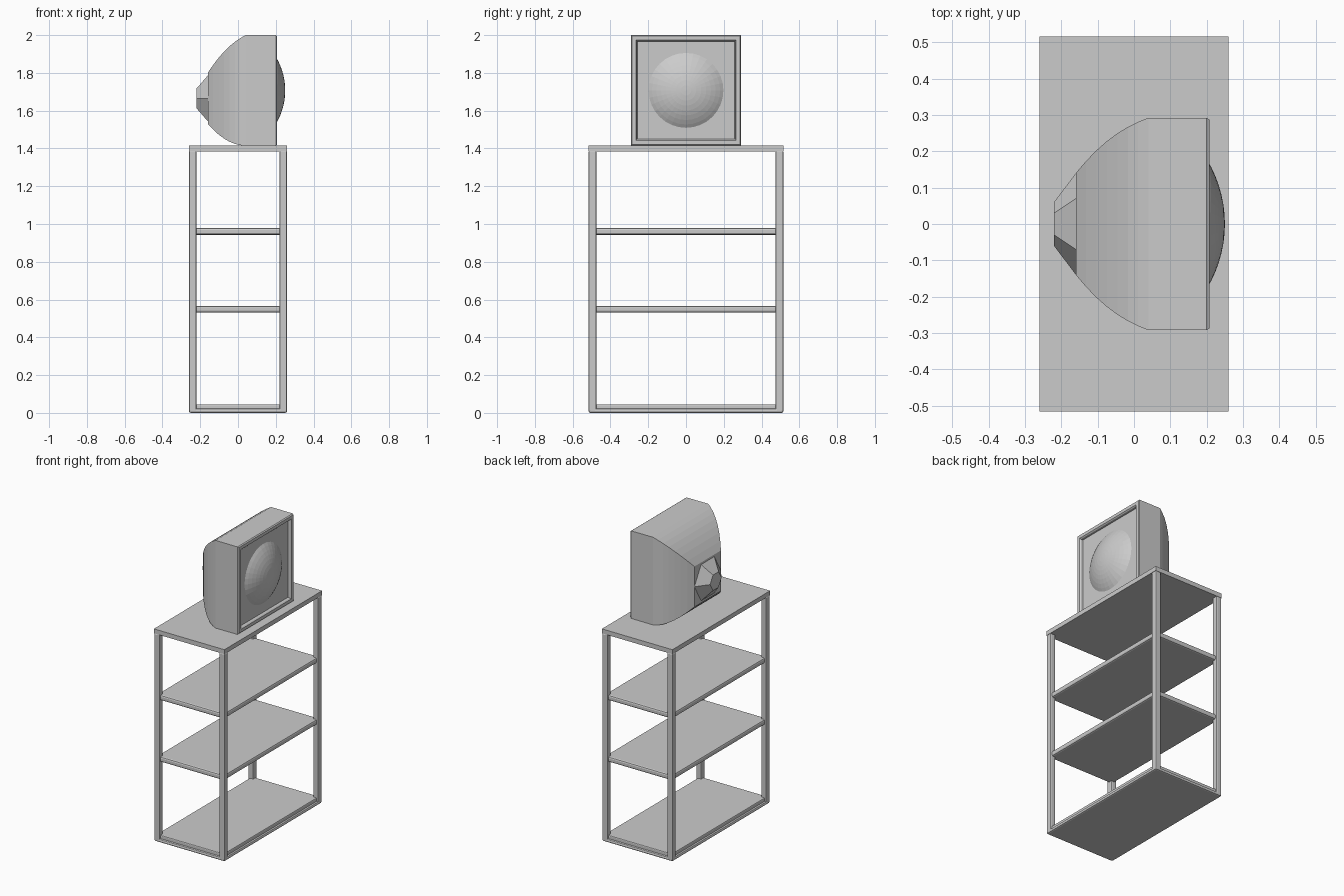
import bpy, bmesh, math
from mathutils import Matrix

cube = bpy.data.objects.get("Cube")
if cube:
    bpy.data.objects.remove(cube, do_unlink=True)

GREY = (0.6, 0.6, 0.6, 1)
grey = bpy.data.materials.new("plain_grey")
grey.use_nodes = True
grey.diffuse_color = GREY
grey.node_tree.nodes["Principled BSDF"].inputs["Base Color"].default_value = GREY


def finish(name, bm, smooth=None):
    bmesh.ops.recalc_face_normals(bm, faces=bm.faces)
    mesh = bpy.data.meshes.new(name)
    bm.to_mesh(mesh)
    bm.free()
    mesh.materials.append(grey)
    obj = bpy.data.objects.new(name, mesh)
    bpy.context.collection.objects.link(obj)
    if smooth:
        bpy.ops.object.select_all(action='DESELECT')
        obj.select_set(True)
        bpy.context.view_layer.objects.active = obj
        bpy.ops.object.shade_smooth_by_angle(angle=math.radians(smooth))
    return obj


def box(name, x, y, z, bevel=0, segments=2):
    """Box from (min, max) pairs, with optional rounded edges."""
    bm = bmesh.new()
    bmesh.ops.create_cube(bm, size=1)
    for v in bm.verts:
        v.co = [r[0] if c < 0 else r[1] for c, r in zip(v.co, (x, y, z))]
    if bevel:
        bmesh.ops.bevel(bm, geom=bm.edges[:], offset=bevel, segments=segments,
                        profile=0.5, affect='EDGES')
    return finish(name, bm)


def loft(name, rings):
    """Rectangular sections (x, half width, bottom, top), bridged and capped."""
    bm = bmesh.new()
    loops = [[bm.verts.new((x, s * w, z)) for s, z in
              ((-1, lo), (1, lo), (1, hi), (-1, hi))] for x, w, lo, hi in rings]
    for a, b in zip(loops, loops[1:]):
        for i in range(4):
            j = (i + 1) % 4
            bm.faces.new((a[i], a[j], b[j], b[i]))
    bm.faces.new(loops[0])
    bm.faces.new(loops[-1])
    return finish(name, bm)


# Shelving unit
W, D, TOP, POST = 0.26, 0.515, 1.415, 0.04
box("top_board", (-W, W), (-D, D), (TOP - 0.03, TOP))
for sx, xname in ((-1, "right"), (1, "left")):
    for sy, yname in ((-1, "front"), (1, "back")):
        xs = sorted((sx * W, sx * (W - POST)))
        ys = sorted((sy * D, sy * (D - POST)))
        box(f"{yname}_{xname}_post", xs, ys, (0.005, TOP - 0.028), 0.007)

box("bottom_board", (-W, W), (-D, D), (0, 0.022), 0.009)
box("bottom_shelf", (-W + 0.012, W - 0.012), (-D + 0.012, D - 0.012), (0.015, 0.045), 0.006)
for name, z in (("lower_shelf", 0.532), ("upper_shelf", 0.943)):
    box(name, (-W + 0.012, W - 0.012), (-D + 0.012, D - 0.012), (z, z + 0.035), 0.01)

# Cabinet: square front, curved back, recessed front panel
STEPS = 7
rings = []
for i in range(STEPS + 1):
    t = 1 - i / STEPS
    rings.append((0.04 - 0.2 * t,
                  0.292 - 0.07 * t - 0.082 * t ** 2.2,
                  1.415 + 0.115 * t ** 2,
                  2.0 - 0.105 * t - 0.095 * t ** 2.2))
MID = 1.7075
for x, half in ((0.200, 0.292), (0.207, 0.287), (0.207, 0.266),
                (0.200, 0.260), (0.187, 0.258)):
    rings.append((x, half, MID - half, MID + half))
loft("cabinet", rings)

# Bulging round diaphragm: a cap of a large sphere
R = 0.344
bm = bmesh.new()
CAP, SIDES = 8, 32
loops = []
for k in range(1, CAP + 1):
    a = math.asin(0.203 / R) * k / CAP
    loops.append([bm.verts.new((0.25 - R + R * math.cos(a),
                                R * math.sin(a) * math.cos(math.tau * j / SIDES),
                                MID + R * math.sin(a) * math.sin(math.tau * j / SIDES)))
                  for j in range(SIDES)])
tip = bm.verts.new((0.25, 0, MID))
for j in range(SIDES):
    n = (j + 1) % SIDES
    bm.faces.new((tip, loops[0][j], loops[0][n]))
    for a, b in zip(loops, loops[1:]):
        bm.faces.new((a[j], b[j], b[n], a[n]))
bm.faces.new(loops[-1])
finish("round_dome", bm)

# Faceted stub on the back
bm = bmesh.new()
bmesh.ops.create_cone(bm, cap_ends=True, segments=6, radius1=0.145, radius2=0.06, depth=0.064,
                      matrix=Matrix.Translation((-0.188, 0, 1.665))
                      @ Matrix.Rotation(-math.pi / 2, 4, 'Y'))
finish("rear_stub", bm)
